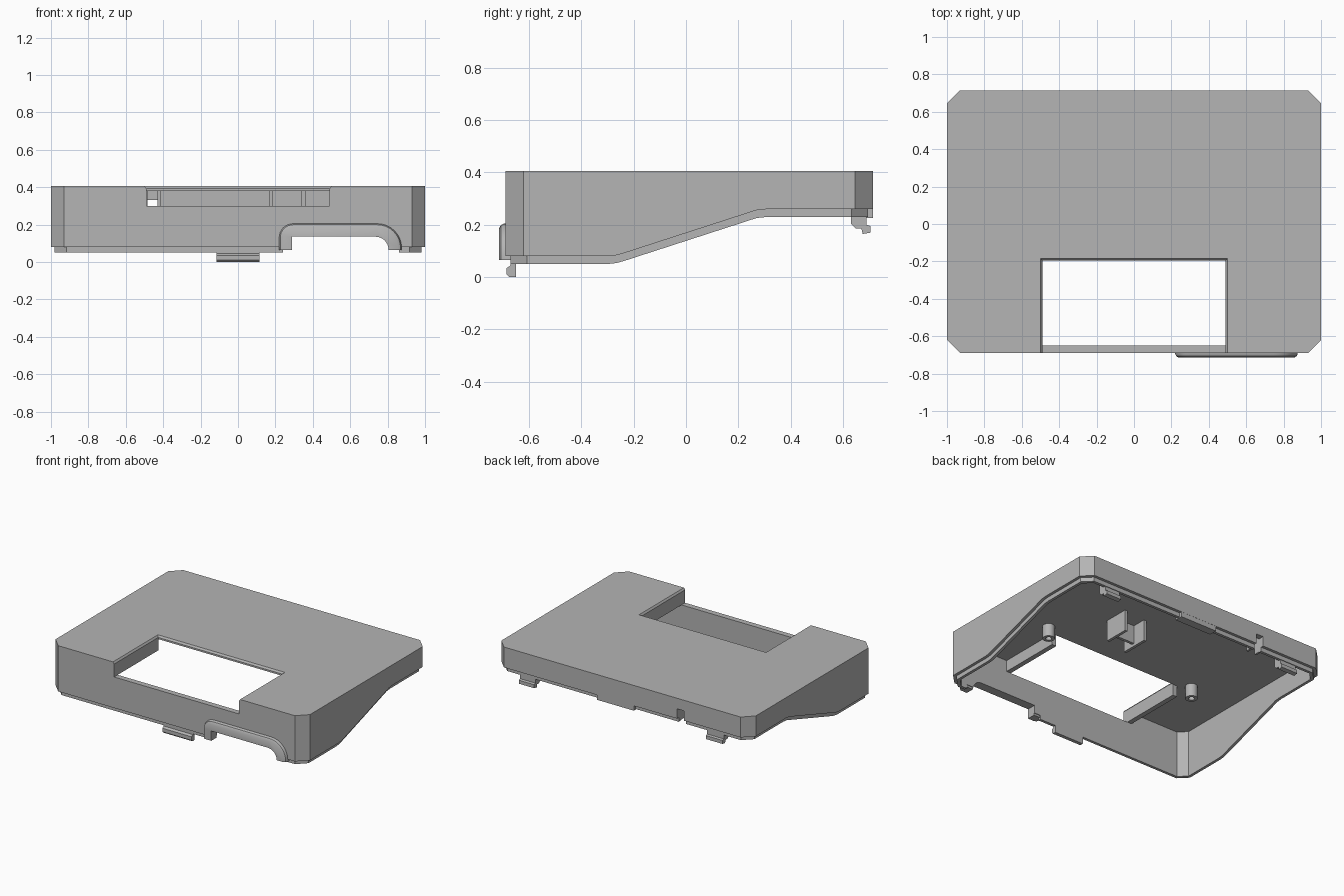
import bpy, bmesh, math
from mathutils import Vector

if "Cube" in bpy.data.objects:
    bpy.data.objects.remove(bpy.data.objects["Cube"], do_unlink=True)

grey = bpy.data.materials.new("plain grey plastic")
grey.use_nodes = True
grey.diffuse_color = (0.46, 0.46, 0.46, 1)
grey.node_tree.nodes["Principled BSDF"].inputs["Base Color"].default_value = grey.diffuse_color


def loft(name, rings):
    """Solid skinned through closed rings that share one point count."""
    bm = bmesh.new()
    loops = [[bm.verts.new(p) for p in ring] for ring in rings]
    n = len(loops[0])
    for a, b in zip(loops, loops[1:]):
        for i in range(n):
            j = (i + 1) % n
            bm.faces.new((a[i], a[j], b[j], b[i]))
    bm.faces.new(loops[0][::-1])
    bm.faces.new(loops[-1])
    bmesh.ops.recalc_face_normals(bm, faces=bm.faces)
    me = bpy.data.meshes.new(name)
    bm.to_mesh(me)
    bm.free()
    me.materials.append(grey)
    ob = bpy.data.objects.new(name, me)
    bpy.context.collection.objects.link(ob)
    return ob


def prism(name, outline, axis, lo, hi):
    """Extrude a 2D outline along x, y or z."""
    def put(p, t):
        return {"x": (t, *p), "y": (p[0], t, p[1]), "z": (*p, t)}[axis]
    return loft(name, [[put(p, t) for p in outline] for t in (lo, hi)])


def box(name, x, y, z):
    return prism(name, [(x[0], y[0]), (x[1], y[0]), (x[1], y[1]), (x[0], y[1])], "z", *z)


def boolean(ob, other, operation="DIFFERENCE"):
    other.hide_render = True
    mod = ob.modifiers.new("cut", "BOOLEAN")
    mod.operation, mod.solver, mod.object = operation, "EXACT", other
    bpy.context.view_layer.objects.active = ob
    bpy.ops.object.modifier_apply(modifier=mod.name)
    bpy.data.objects.remove(other, do_unlink=True)


def smooth(ob):
    bpy.ops.object.select_all(action="DESELECT")
    ob.select_set(True)
    bpy.context.view_layer.objects.active = ob
    bpy.ops.object.shade_smooth_by_angle(angle=math.radians(30))


def arc(cx, cz, r, start, end, steps=8):
    angles = [math.radians(start + (end - start) * i / steps) for i in range(steps + 1)]
    return [(cx + r * math.cos(a), cz + r * math.sin(a)) for a in angles]


def footprint(d):
    """Rectangle with clipped corners, inset by d."""
    x, f, b, c = 1 - d, -0.69 + d, 0.715 - d, 0.07 - 0.4 * d
    return [(-x + c, f), (x - c, f), (x, f + c), (x, b - c),
            (x - c, b), (-x + c, b), (-x, b - c), (-x, f + c)]


def lower_edge(drop):
    """Side profile of the rim: low front, ramp, high back."""
    pts = [(-0.8, 0.08), (-0.30, 0.08), (-0.265, 0.084), (-0.23, 0.094),
           (0.23, 0.243), (0.27, 0.256), (0.31, 0.26), (0.8, 0.26)]
    return [(y, z - drop) for y, z in pts]


# Openings shared by the shell and the rim lip
def cable_opening(d=0.0):
    return [(0.29, 0.065), (0.29, 0.135)] + arc(0.735, 0.065, 0.07, 90, 0)


def cut_openings(ob):
    outline = [(0.29, -0.1)] + cable_opening() + [(0.805, -0.1)]
    boolean(ob, prism("cable_cutter", outline, "y", -0.8, -0.6))
    boolean(ob, box("slot_cutter", (-0.485, -0.43), (0.6, 0.8), (0.1, 0.33)))


# Shell: sloped side profile trimmed to the footprint, then hollowed
shell = prism("shell", lower_edge(0) + [(0.8, 0.405), (-0.8, 0.405)], "x", -1.1, 1.1)
boolean(shell, prism("trim", footprint(0), "z", -0.2, 0.6), "INTERSECT")
boolean(shell, prism("cavity", footprint(0.04), "z", -0.2, 0.38))
cut_openings(shell)

# Window through the top and front wall, with a slightly flared upper edge
def window_ring(d, z):
    return [(-0.49 - d, -0.8, z), (0.49 + d, -0.8, z),
            (0.49 + d, -0.195 + d, z), (-0.49 - d, -0.195 + d, z)]
boolean(shell, loft("window_cutter", [window_ring(0, 0.30), window_ring(0, 0.392),
                                      window_ring(0.01, 0.406), window_ring(0.01, 0.5)]))
smooth(shell)

# Stepped lip below the shell rim
lip = prism("rim_lip", lower_edge(0.03) + lower_edge(0)[::-1], "x", -1.1, 1.1)
boolean(lip, prism("trim", footprint(0.02), "z", -0.2, 0.6), "INTERSECT")
boolean(lip, prism("cavity", footprint(0.04), "z", -0.2, 0.6))
cut_openings(lip)
boolean(lip, box("lip_cutter", (0.24, 0.86), (-0.8, -0.6), (-0.1, 0.079)))
smooth(lip)


# Raised hood around the cable opening
def hood_ring(d, y):
    outer = ([(0.875 - d, 0.065)] + arc(0.745, 0.075, 0.13 - d, 0, 90)
             + arc(0.295, 0.13, 0.075 - d, 90, 180) + [(0.22 + d, 0.065)])
    return [(x, y, z) for x, z in outer + cable_opening()]


hood = loft("cable_hood", [hood_ring(0, -0.655), hood_ring(0, -0.695),
                           hood_ring(0.006, -0.707), hood_ring(0.02, -0.715)])
smooth(hood)

# Walls beside the window
for side, name in ((-1, "right"), (1, "left")):
    xs = sorted((side * 0.49, side * 0.525))
    box(name + "_window_wall", xs, (-0.65, -0.195), (0.30, 0.38))

# Front clip and two back clips: stem with a hooked tip
front_hook = [(-0.65, 0.10), (-0.67, 0.10), (-0.67, 0.045), (-0.685, 0.035),
              (-0.685, 0.01), (-0.675, 0.0), (-0.65, 0.0)]
prism("front_clip", front_hook, "x", -0.115, 0.115)
back_hook = [(0.63, 0.27), (0.69, 0.27), (0.69, 0.20), (0.705, 0.195), (0.705, 0.17),
             (0.675, 0.165), (0.67, 0.185), (0.65, 0.185), (0.63, 0.205)]
for name, lo, hi in (("left", 0.70, 0.82), ("right", -0.78, -0.65)):
    prism(name + "_back_clip", back_hook, "x", lo, hi)

# Thickened tongue in the middle of the back rim, and ribs by the slot
box("back_tongue", (-0.09, 0.20), (0.655, 0.714), (0.225, 0.262))
for name, x in (("outer", -0.50), ("inner", -0.43)):
    box(name + "_slot_rib", (x, x + 0.015), (0.63, 0.676), (0.235, 0.38))

# Inner bracket: two plates and a cross plate
box("bracket_left_plate", (0.34, 0.36), (0.16, 0.34), (0.23, 0.381))
box("bracket_right_plate", (0.165, 0.185), (0.12, 0.32), (0.23, 0.381))
box("bracket_cross_plate", (0.185, 0.34), (0.20, 0.22), (0.25, 0.381))

# Screw posts with blind holes
for name, x in (("left", 0.60), ("right", -0.60)):
    def ring(r):
        return arc(x, -0.14, r, 0, 360 - 15, 23)
    post = prism(name + "_screw_post", ring(0.04), "z", 0.29, 0.381)
    boolean(post, prism("hole", ring(0.02), "z", 0.2, 0.36))
    smooth(post)
